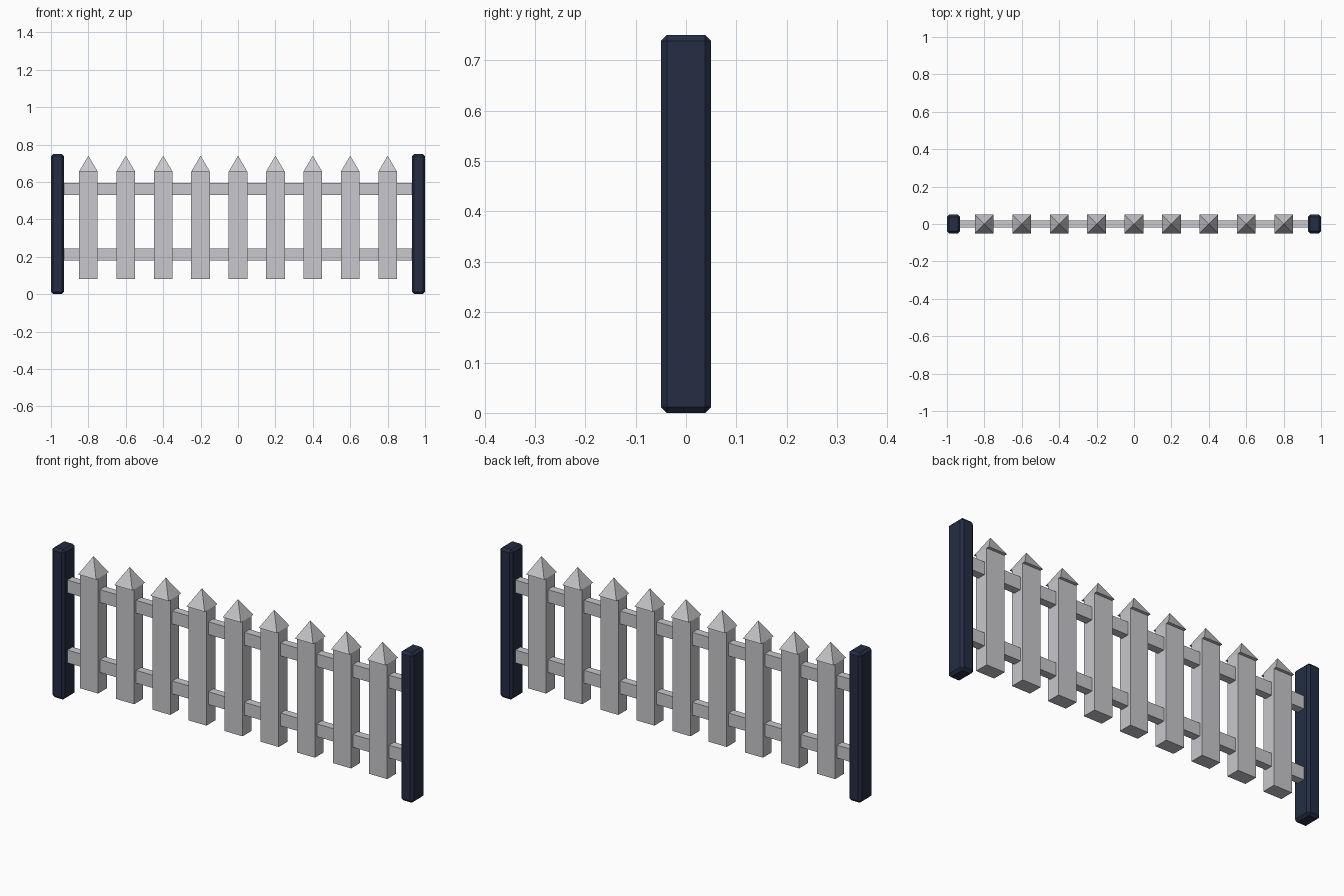
import bpy
import math

if "Cube" in bpy.data.objects:
    bpy.data.objects.remove(bpy.data.objects["Cube"], do_unlink=True)


def make_material(name, rgb):
    mat = bpy.data.materials.new(name)
    mat.use_nodes = True
    colour = (*rgb, 1.0)
    mat.diffuse_color = colour
    mat.node_tree.nodes["Principled BSDF"].inputs["Base Color"].default_value = colour
    return mat


navy = make_material("dark navy", (0.017, 0.027, 0.056))
grey = make_material("light grey", (0.58, 0.58, 0.61))


def finish(name, mat):
    obj = bpy.context.object
    obj.name = name
    obj.data.materials.append(mat)
    bpy.ops.object.transform_apply(location=False, rotation=True, scale=True)
    return obj


def box(name, x, size, bottom, top, mat):
    """Box centred on y = 0, with size (x, y), between two heights."""
    bpy.ops.mesh.primitive_cube_add(size=1, location=(x, 0, (bottom + top) / 2))
    bpy.context.object.scale = (*size, top - bottom)
    return finish(name, mat)


# End posts with chamfered edges
for side, x in (("left", 0.965), ("right", -0.965)):
    post = box(f"{side}_post", x, (0.07, 0.1), 0, 0.75, navy)
    bevel = post.modifiers.new("chamfer", "BEVEL")
    bevel.width = 0.012
    bevel.segments = 1

# Horizontal rails between the posts
for name, bottom in (("lower_rail", 0.18), ("upper_rail", 0.53)):
    box(name, 0, (1.87, 0.04), bottom, bottom + 0.064, grey)

# Pickets, each with an overhanging pyramid cap
for i in range(9):
    x = (i - 4) * 0.2
    box(f"picket_{i + 1}", x, (0.1, 0.07), 0.08, 0.655, grey)
    bpy.ops.mesh.primitive_cone_add(
        vertices=4, radius1=0.05 * math.sqrt(2), radius2=0, depth=0.085,
        location=(x, 0, 0.6975), rotation=(0, 0, math.pi / 4))
    finish(f"picket_cap_{i + 1}", grey)
